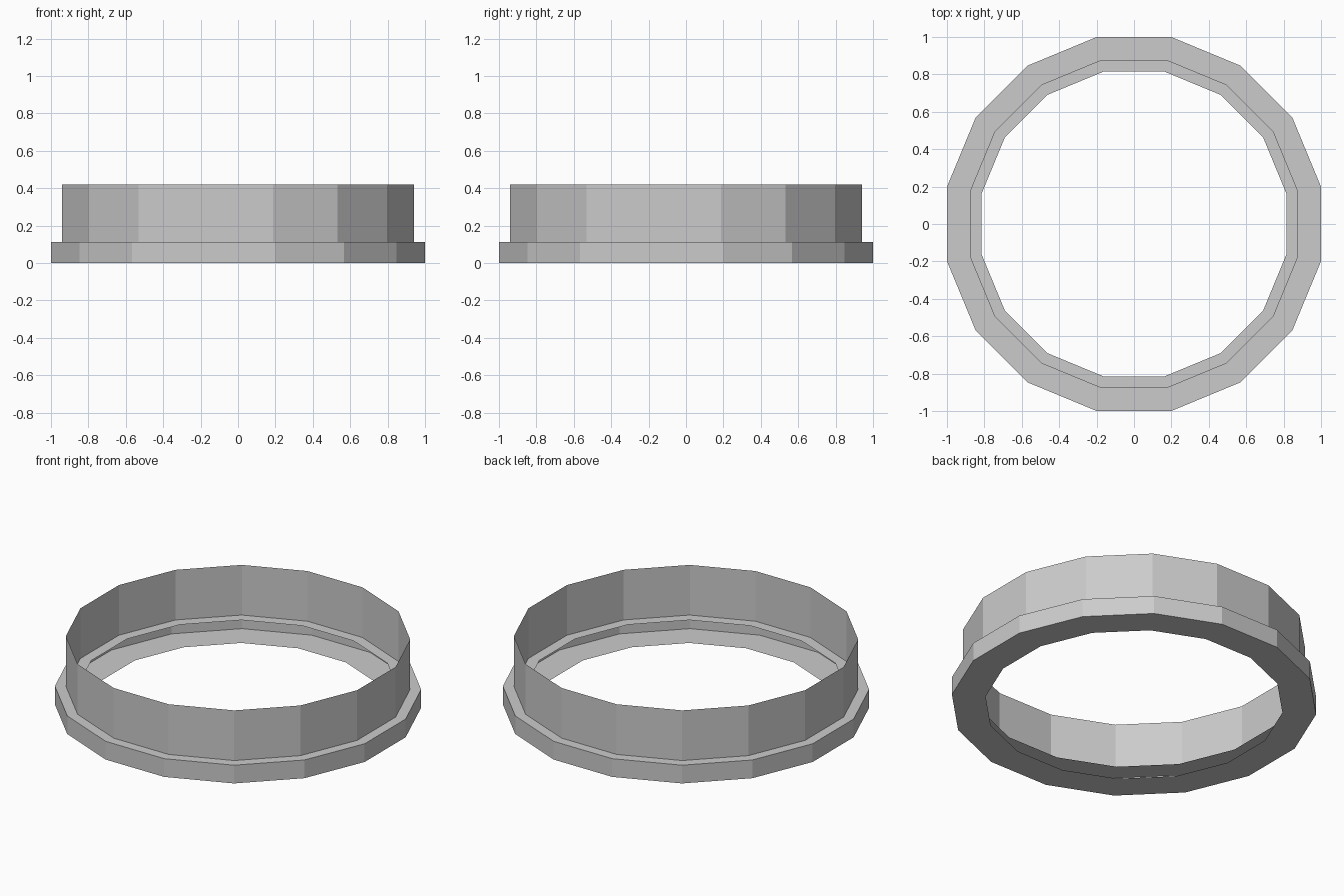
import bpy, math

if "Cube" in bpy.data.objects:
    bpy.data.objects.remove(bpy.data.objects["Cube"])

SIDES = 16


def make_object(name, verts, faces):
    mesh = bpy.data.meshes.new(name)
    mesh.from_pydata(verts, [], faces)
    obj = bpy.data.objects.new(name, mesh)
    bpy.context.collection.objects.link(obj)
    return obj


def ring(name, profile):
    """Sweep (flat-to-centre distance, z) points around a 16-sided ring."""
    n = len(profile)
    verts, faces = [], []
    for i in range(SIDES):
        a = (i + 0.5) * math.tau / SIDES
        for d, z in profile:
            r = d / math.cos(math.pi / SIDES)
            verts.append((r * math.cos(a), r * math.sin(a), z))
    for i in range(SIDES):
        k = (i + 1) % SIDES
        for j in range(n - 1):
            faces.append((i * n + j, k * n + j, k * n + j + 1, i * n + j + 1))
    return make_object(name, verts, faces)


# Hollow base flange, open towards the centre
ring("base_flange", [(0.815, 0), (1, 0), (1, 0.112), (0.875, 0.112)])

# Thin upright wall
ring("wall", [(0.94, 0.112), (0.94, 0.42)])

# Four small square panels on the inside of the wall
half, mid, d = 0.085, 0.275, 0.937
for i, side in enumerate(("right", "back", "left", "front")):
    panel = make_object("inner_panel_" + side,
                        [(d, -half, mid - half), (d, -half, mid + half),
                         (d, half, mid + half), (d, half, mid - half)],
                        [(0, 1, 2, 3)])
    panel.rotation_euler.z = i * math.pi / 2
